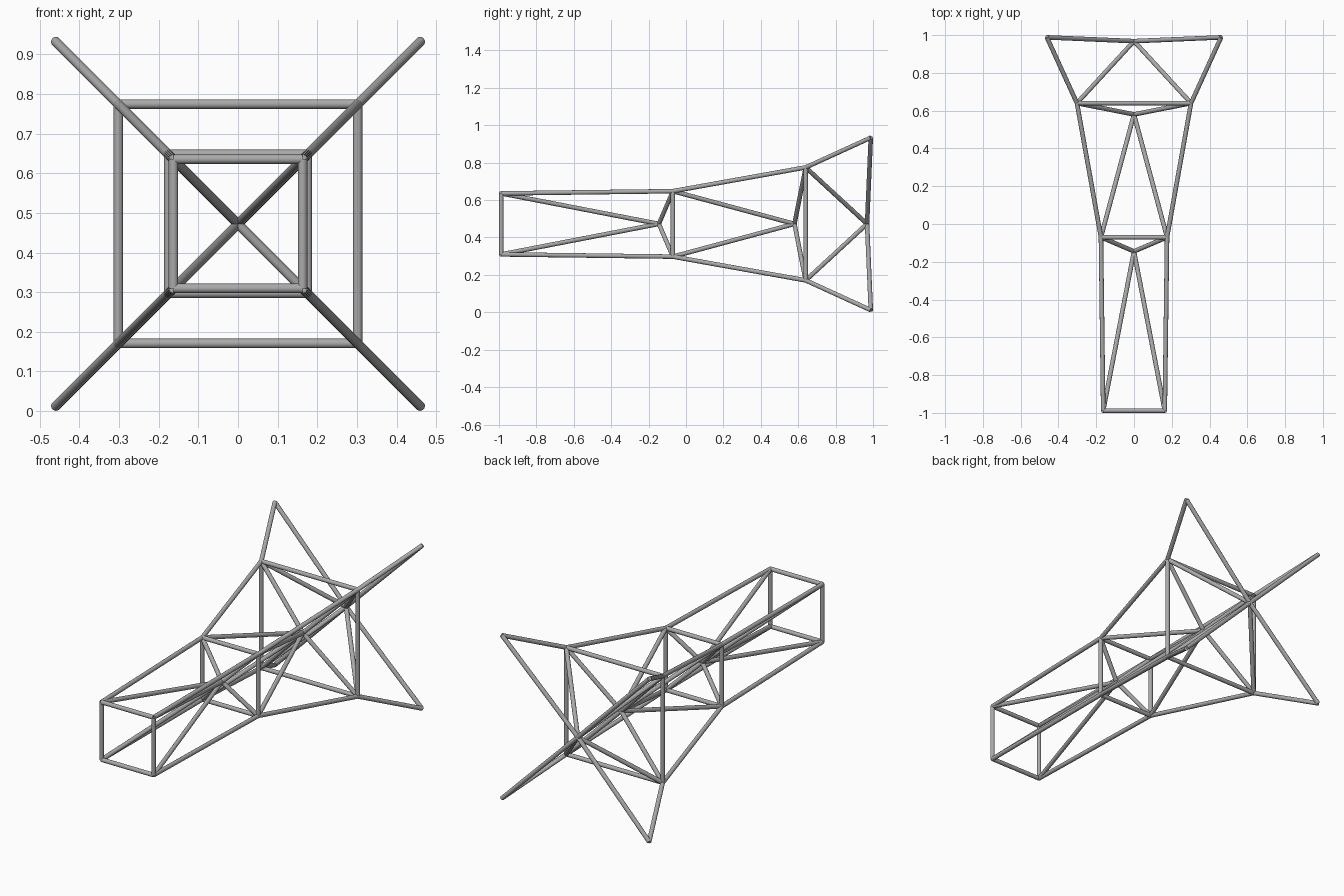
import bpy
from mathutils import Vector

cube = bpy.data.objects.get("Cube")
if cube:
    bpy.data.objects.remove(cube, do_unlink=True)

RADIUS = 0.012
MID = 0.4725

steel = bpy.data.materials.new("grey steel")
steel.use_nodes = True
steel.diffuse_color = (0.4, 0.4, 0.4, 1)
steel.node_tree.nodes["Principled BSDF"].inputs["Base Color"].default_value = (0.4, 0.4, 0.4, 1)


def bar(name, a, b):
    """Round tube from point a to point b."""
    d = b - a
    bpy.ops.mesh.primitive_cylinder_add(vertices=16, radius=RADIUS, depth=d.length, location=(a + b) / 2)
    ob = bpy.context.object
    ob.name = name
    ob.rotation_euler = d.to_track_quat('Z', 'Y').to_euler()
    ob.data.materials.append(steel)
    bpy.ops.object.shade_smooth_by_angle()


def corners(y, half):
    return [Vector((sx * half, y, MID + sz * half))
            for sx, sz in ((-1, -1), (1, -1), (1, 1), (-1, 1))]


# Stations along the truss, front to back, and the inner hub of each bay
stations = [corners(-0.988, 0.163), corners(-0.07, 0.175),
            corners(0.64, 0.302), corners(0.988, 0.461)]
hubs = [Vector((0, y, MID)) for y in (-0.145, 0.58, 0.968)]

# Square frames (the last station has free tips)
for name, pts in zip(("front", "middle", "rear"), stations):
    for i in range(4):
        bar(name + "_frame_bar", pts[i], pts[(i + 1) % 4])

# Long corner rails and the braces meeting at each hub
for name, near, far, hub in zip(("front", "middle", "rear"), stations, stations[1:], hubs):
    for p, q in zip(near, far):
        bar(name + "_rail", p, q)
        bar(name + "_long_brace", p, hub)
        bar(name + "_short_brace", q, hub)
